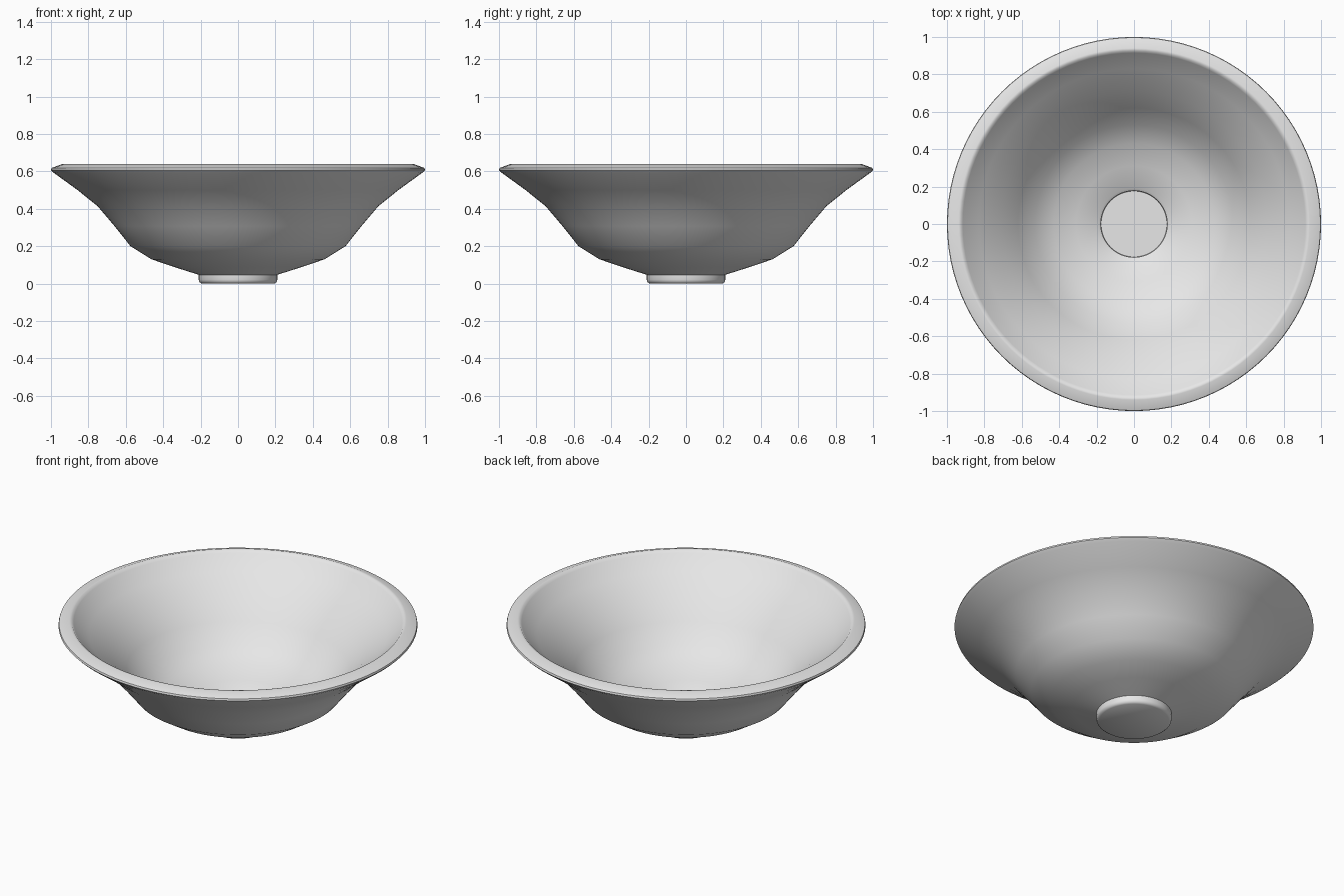
import bpy, bmesh, math

if "Cube" in bpy.data.objects:
    bpy.data.objects.remove(bpy.data.objects["Cube"])

SEGMENTS = 96

# Single glaze colour
glaze = bpy.data.materials.new("pale grey glaze")
glaze.diffuse_color = (0.8, 0.8, 0.8, 1)
glaze.use_nodes = True
glaze.node_tree.nodes["Principled BSDF"].inputs["Base Color"].default_value = glaze.diffuse_color

# Bowl cross-section (radius, height): foot, outer wall, rim, inner wall, drain recess
profile = [
    (0.0, 0.0), (0.195, 0.0), (0.206, 0.008), (0.21, 0.02), (0.21, 0.047),
    (0.34, 0.088), (0.463, 0.13), (0.575, 0.20), (0.66, 0.307), (0.751, 0.414),
    (0.858, 0.50), (0.985, 0.592), (1.0, 0.607), (0.997, 0.618),
    (0.94, 0.639), (0.926, 0.638), (0.915, 0.625),
    (0.83, 0.55), (0.71, 0.445), (0.62, 0.34), (0.53, 0.235),
    (0.43, 0.17), (0.31, 0.125), (0.19, 0.088), (0.178, 0.08),
    (0.176, 0.05), (0.0, 0.05),
]


def lathe(name, pts, mat):
    bm = bmesh.new()
    rings = []
    for r, z in pts:
        n = 1 if r == 0 else SEGMENTS
        rings.append([bm.verts.new((r * math.cos(2 * math.pi * i / SEGMENTS),
                                    r * math.sin(2 * math.pi * i / SEGMENTS), z))
                      for i in range(n)])
    for a, b in zip(rings, rings[1:]):
        for i in range(SEGMENTS):
            j = (i + 1) % SEGMENTS
            if len(a) == 1:
                bm.faces.new((a[0], b[j], b[i]))
            elif len(b) == 1:
                bm.faces.new((a[i], a[j], b[0]))
            else:
                bm.faces.new((a[i], a[j], b[j], b[i]))
    bmesh.ops.recalc_face_normals(bm, faces=bm.faces)
    mesh = bpy.data.meshes.new(name)
    bm.to_mesh(mesh)
    bm.free()
    mesh.materials.append(mat)
    obj = bpy.data.objects.new(name, mesh)
    bpy.context.collection.objects.link(obj)
    bpy.context.view_layer.objects.active = obj
    obj.select_set(True)
    bpy.ops.object.shade_smooth_by_angle(angle=math.radians(48))
    return obj


lathe("bowl", profile, glaze)
